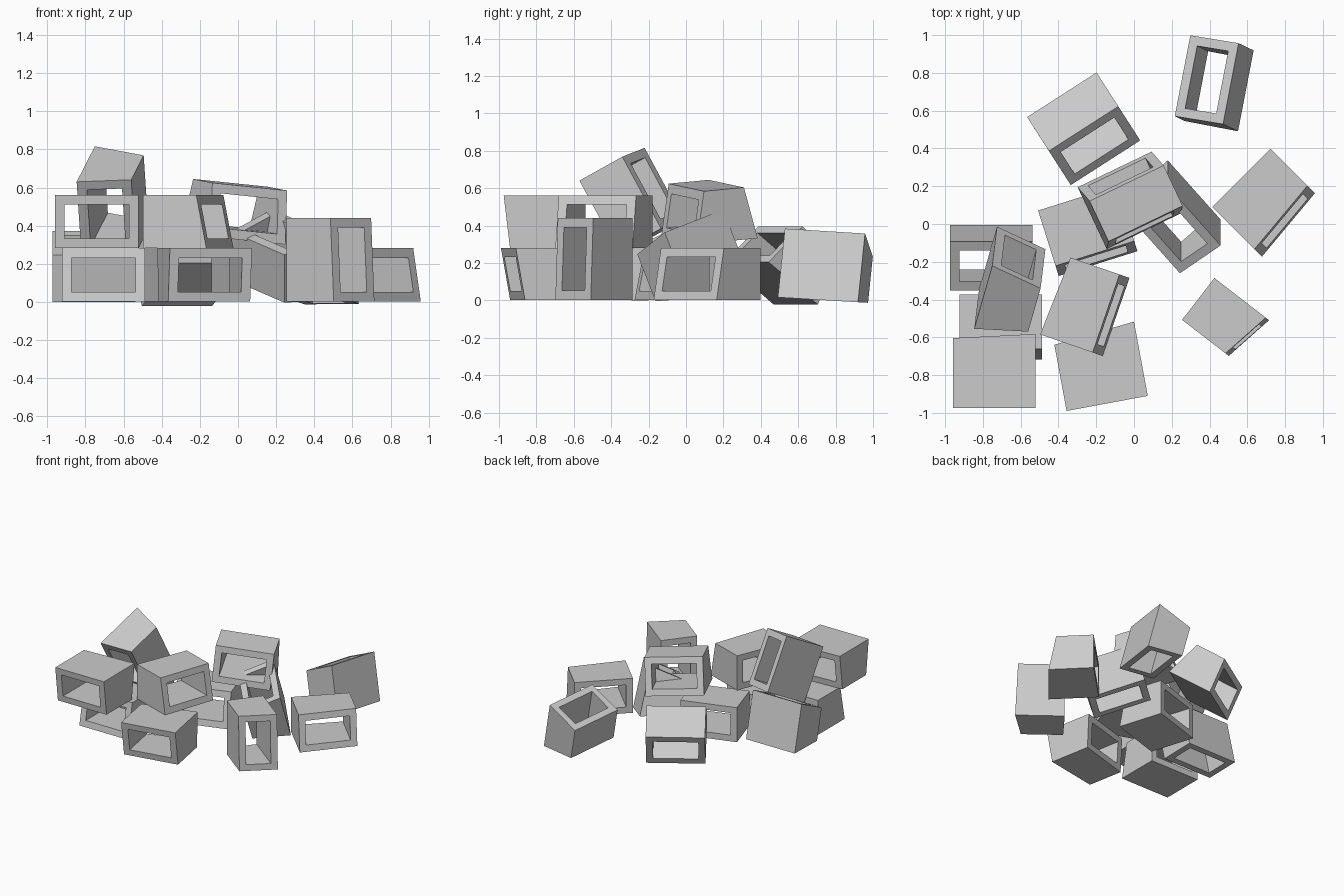
import bpy, bmesh
from mathutils import Vector, Matrix

if "Cube" in bpy.data.objects:
    bpy.data.objects.remove(bpy.data.objects["Cube"])

W, H, WALL = 0.437, 0.28, 0.05   # block width, height, wall thickness


def block(name, center, front, up=(0, 0, 1), depth=0.32, fz=0.0, fx=0.0, bz=0.0, bx=0.0):
    """Hollow wedge block: open ends are planes sloped in local z (fz, bz) and x (fx, bx)."""
    y = -Vector(front).normalized()
    z = Vector(up)
    z = (z - y * z.dot(y)).normalized()
    x = y.cross(z)
    frame = Matrix((x, y, z)).transposed()
    bm = bmesh.new()

    def loop(inset, end):
        w, h = W / 2 - inset, H / 2 - inset
        verts = []
        for px, pz in ((-w, -h), (w, -h), (w, h), (-w, h)):
            if end == 0:
                py = -depth / 2 + fz * pz + fx * px
            else:
                py = depth / 2 + bz * pz + bx * px
            verts.append(bm.verts.new(frame @ Vector((px, py, pz)) + Vector(center)))
        return verts

    # outer front, outer back, inner back, inner front, joined round into a tube
    loops = [loop(0, 0), loop(0, 1), loop(WALL, 1), loop(WALL, 0)]
    for k in range(4):
        p, q = loops[k], loops[(k + 1) % 4]
        for i in range(4):
            j = (i + 1) % 4
            bm.faces.new((p[i], p[j], q[j], q[i]))
    bmesh.ops.recalc_face_normals(bm, faces=bm.faces)
    mesh = bpy.data.meshes.new(name)
    bm.to_mesh(mesh)
    bm.free()
    bpy.context.collection.objects.link(bpy.data.objects.new(name, mesh))


# blocks lying flat on the ground
block("block_front_left_low", (-0.705, -0.532, 0.142), (0, -1, 0), depth=0.315, fz=0.2)
block("block_front_middle_low", (-0.178, -0.755, 0.142), (0.182, -0.983, 0),
      depth=0.346, fz=-0.18, bz=0.05, bx=0.1)
block("block_centre_low", (-0.249, -0.023, 0.142), (0.3, -0.954, 0), depth=0.335, fz=0.2)
block("block_right_low", (0.683, 0.13, 0.142), (0.707, -0.707, 0), depth=0.325, fz=0.2, fx=0.09)

# blocks stacked flat on others
block("block_front_left_high", (-0.741, -0.784, 0.422), (0, -1, 0),
      depth=0.348, fz=-0.12, bz=0.12, bx=0.05)
block("block_front_middle_high", (-0.269, -0.432, 0.422), (0.946, -0.326, 0),
      depth=0.312, fz=0.2, bx=-0.045)

# blocks standing on a side or an end
block("block_upright_side", (0.47, -0.497, 0.222), (0.79, -0.61, 0), (0.61, 0.79, 0),
      depth=0.328, fz=-0.19, fx=-0.05)
block("block_upright_back", (0.418, 0.748, 0.156), (-0.21, 0.1, 0.97), (0.953, -0.17, 0.224),
      depth=0.316, fz=-0.22, bz=0.22)
block("block_upright_left", (-0.755, -0.185, 0.156), (0, -0.235, 0.97), (0, 0.97, 0.235),
      depth=0.316, fz=-0.22, bz=0.22)

# tumbled blocks
block("block_tumbled_left", (-0.65, -0.318, 0.522), (-0.242, -0.847, -0.473),
      (-0.957, 0.279, 0.087), depth=0.332, fz=-0.22, bz=0.22)
block("block_tumbled_back", (-0.28, 0.525, 0.205), (0.437, -0.68, 0.588),
      (-0.317, 0.494, 0.809), depth=0.325, fz=0.22, bz=-0.22)
block("block_tumbled_top", (-0.007, 0.117, 0.476), (0.424, -0.9, -0.085),
      (0.12, -0.037, 0.99), depth=0.30, fz=0.2, bz=-0.25)
block("block_tumbled_right", (0.211, 0.028, 0.215), (0, -0.36, 0.93),
      (0.76, 0.59, 0.23), depth=0.325, fz=-0.2, bz=0.2)
